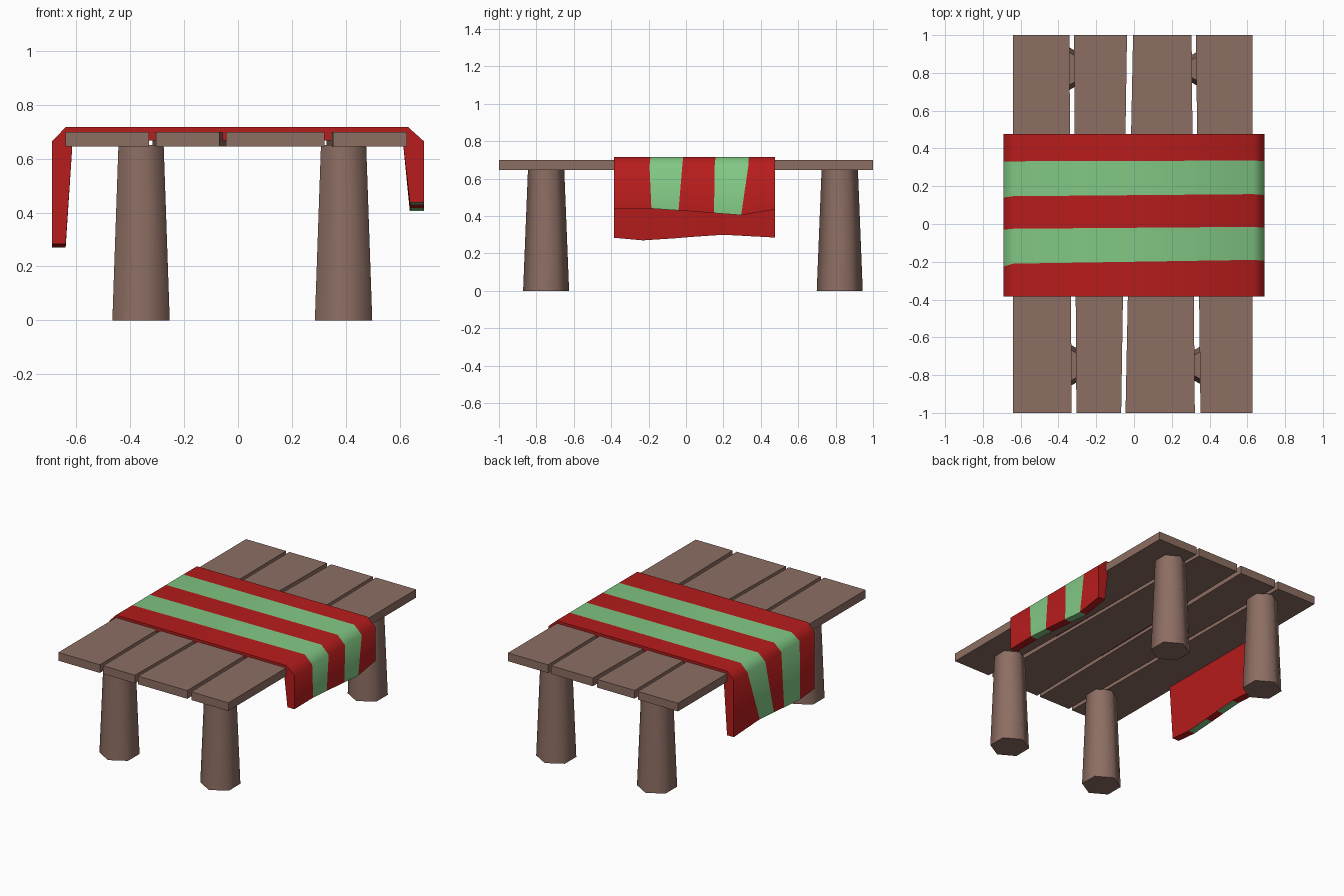
import bpy, bmesh, math

if "Cube" in bpy.data.objects:
    bpy.data.objects.remove(bpy.data.objects["Cube"])


def material(name, rgb):
    m = bpy.data.materials.new(name)
    m.diffuse_color = (*rgb, 1)
    m.use_nodes = True
    m.node_tree.nodes["Principled BSDF"].inputs["Base Color"].default_value = m.diffuse_color
    return m


wood = material("brown wood", (0.266, 0.156, 0.125))
red = material("dark red cloth", (0.474, 0.0116, 0.0116))
green = material("soft green stripe", (0.220, 0.571, 0.231))


def finish(name, bm, mats, smooth=None):
    bmesh.ops.recalc_face_normals(bm, faces=bm.faces)
    me = bpy.data.meshes.new(name)
    bm.to_mesh(me)
    bm.free()
    for m in mats:
        me.materials.append(m)
    ob = bpy.data.objects.new(name, me)
    bpy.context.collection.objects.link(ob)
    if smooth:
        bpy.ops.object.select_all(action='DESELECT')
        bpy.context.view_layer.objects.active = ob
        ob.select_set(True)
        bpy.ops.object.shade_smooth_by_angle(angle=math.radians(smooth))
    return ob


# Table top: four slightly tapered planks (x at front left/right, x at back left/right)
planks = [(-0.64, -0.33, -0.64, -0.342), (-0.305, -0.068, -0.317, -0.037),
          (-0.045, 0.322, -0.005, 0.305), (0.352, 0.628, 0.328, 0.628)]
for i, (fl, fr, bl, br) in enumerate(planks):
    bm = bmesh.new()
    outline = [(fl, -1), (fr, -1), (br, 1), (bl, 1)]
    base = bm.faces.new([bm.verts.new((x, y, 0.645)) for x, y in outline])
    top = bmesh.ops.extrude_face_region(bm, geom=[base])["geom"]
    bmesh.ops.translate(bm, vec=(0, 0, 0.055),
                        verts=[v for v in top if isinstance(v, bmesh.types.BMVert)])
    if base.is_valid and not any(len(e.link_faces) == 1 for e in bm.edges):
        pass
    else:
        bmesh.ops.holes_fill(bm, edges=bm.edges, sides=4)
    finish(f"plank_{i + 1}", bm, [wood])

# Legs: tapered hexagonal posts with corners pointing along y
for side, x in (("left", -0.36), ("right", 0.392)):
    for end, y in (("front", -0.748), ("back", 0.822)):
        bm = bmesh.new()
        bmesh.ops.create_cone(bm, cap_ends=True, segments=6, radius1=0.123,
                              radius2=0.097, depth=0.65)
        # put a corner on the y axis whichever way the cone starts
        v = bm.verts[:][0].co
        turn = math.pi / 2 - math.atan2(v.y, v.x)
        c, s = math.cos(turn), math.sin(turn)
        for v in bm.verts:
            v.co = (x + c * v.co.x - s * v.co.y, y + s * v.co.x + c * v.co.y, v.co.z + 0.325)
        finish(f"{end}_{side}_leg", bm, [wood], 65)

# Runner: profile ring in x-z (outer skin, then inner skin), lofted through the stripe edges
profile = [(-0.69, None), (-0.69, 0.665), (-0.64, 0.717), (0.632, 0.717), (0.69, 0.665),
           (0.69, None), (0.638, None), (0.612, 0.667), (-0.614, 0.667), (-0.64, None)]
stripes = [  # stripe edge positions in y at each outer profile point
    (-0.385, -0.23, -0.06, 0.05, 0.20, 0.477),
    (-0.385, -0.225, -0.03, 0.14, 0.33, 0.477),
    (-0.385, -0.21, -0.025, 0.147, 0.332, 0.477),
    (-0.385, -0.19, -0.015, 0.158, 0.336, 0.477),
    (-0.385, -0.195, -0.02, 0.153, 0.333, 0.477),
    (-0.385, -0.185, -0.04, 0.15, 0.295, 0.477)]
station = [0, 1, 2, 3, 4, 5, 5, 3, 2, 0]
hem = {True: (0.284, 0.27, 0.281, 0.29, 0.30, 0.285),   # left hem height
       False: (0.438, 0.44, 0.43, 0.416, 0.405, 0.435)}  # right hem height
bm = bmesh.new()
rings = [[bm.verts.new((x, stripes[station[k]][j], hem[x < 0][j] if z is None else z))
          for k, (x, z) in enumerate(profile)] for j in range(6)]
n = len(profile)
for j in range(5):
    for k in range(n):
        q = (k + 1) % n
        f = bm.faces.new((rings[j][k], rings[j][q], rings[j + 1][q], rings[j + 1][k]))
        # green on every second band of the outer skin and hems; lining stays red
        f.material_index = 1 if j % 2 and k not in (6, 7, 8) else 0
for r in (rings[0], rings[-1]):
    # side edges: left flap, flat middle, right flap
    for ids in ((0, 1, 8, 9), (1, 2, 8), (2, 3, 7, 8), (3, 4, 7), (4, 5, 6, 7)):
        bm.faces.new([r[i] for i in ids])
finish("table_runner", bm, [red, green], 60)
